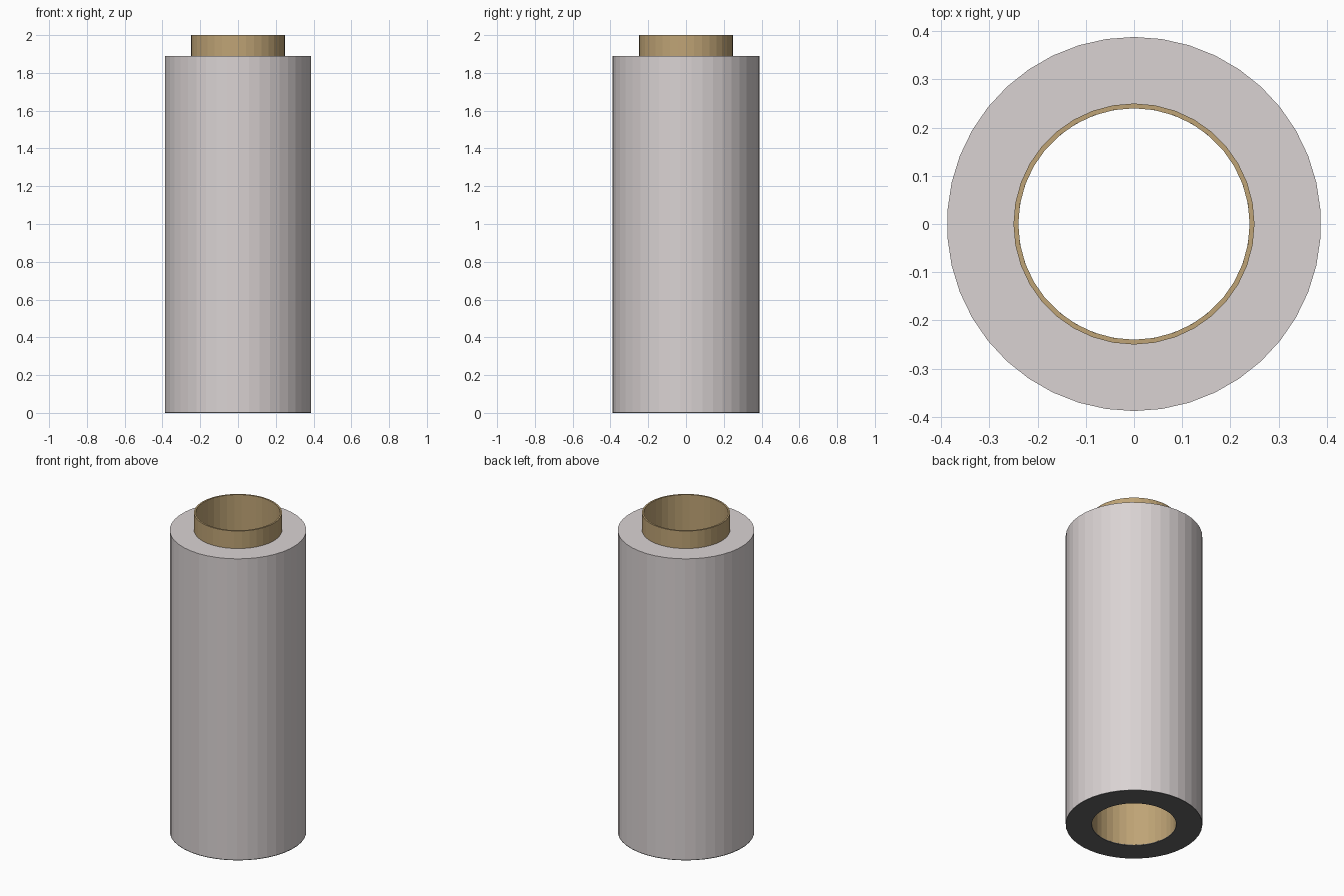
import bpy
import math

if "Cube" in bpy.data.objects:
    bpy.data.objects.remove(bpy.data.objects["Cube"])


def material(name, rgb):
    mat = bpy.data.materials.new(name)
    mat.diffuse_color = (*rgb, 1.0)
    mat.use_nodes = True
    mat.node_tree.nodes["Principled BSDF"].inputs["Base Color"].default_value = mat.diffuse_color
    return mat


def ring(name, r_out, r_in, z0, z1, sides, mat):
    """Hollow flat-faceted cylinder with closed rims, first corner on +y."""
    profile = [(r_out, z0), (r_out, z1), (r_in, z1), (r_in, z0)]
    n = len(profile)
    verts, faces = [], []
    for i in range(sides):
        a = math.tau * i / sides
        verts += [(-r * math.sin(a), r * math.cos(a), z) for r, z in profile]
    for i in range(sides):
        j = (i + 1) % sides
        for k in range(n):
            m = (k + 1) % n
            faces.append((i * n + k, j * n + k, j * n + m, i * n + m))
    mesh = bpy.data.meshes.new(name)
    mesh.from_pydata(verts, [], faces)
    mesh.materials.append(mat)
    obj = bpy.data.objects.new(name, mesh)
    bpy.context.collection.objects.link(obj)
    return obj


paper = material("pale_paper", (0.70, 0.65, 0.65))
card = material("tan_card", (0.52, 0.37, 0.18))
dark = material("dark_grey", (0.13, 0.13, 0.13))

# Thin dark underside
ring("roll_underside", 0.388, 0.24, 0.0, 0.005, 42, dark)

# Thick wound roll; its bore is buried in the tube wall
ring("paper_roll", 0.388, 0.245, 0.005, 1.89, 42, paper)

# Cardboard tube standing proud of the roll
ring("core_tube", 0.25, 0.24, 0.005, 2.0, 36, card)
